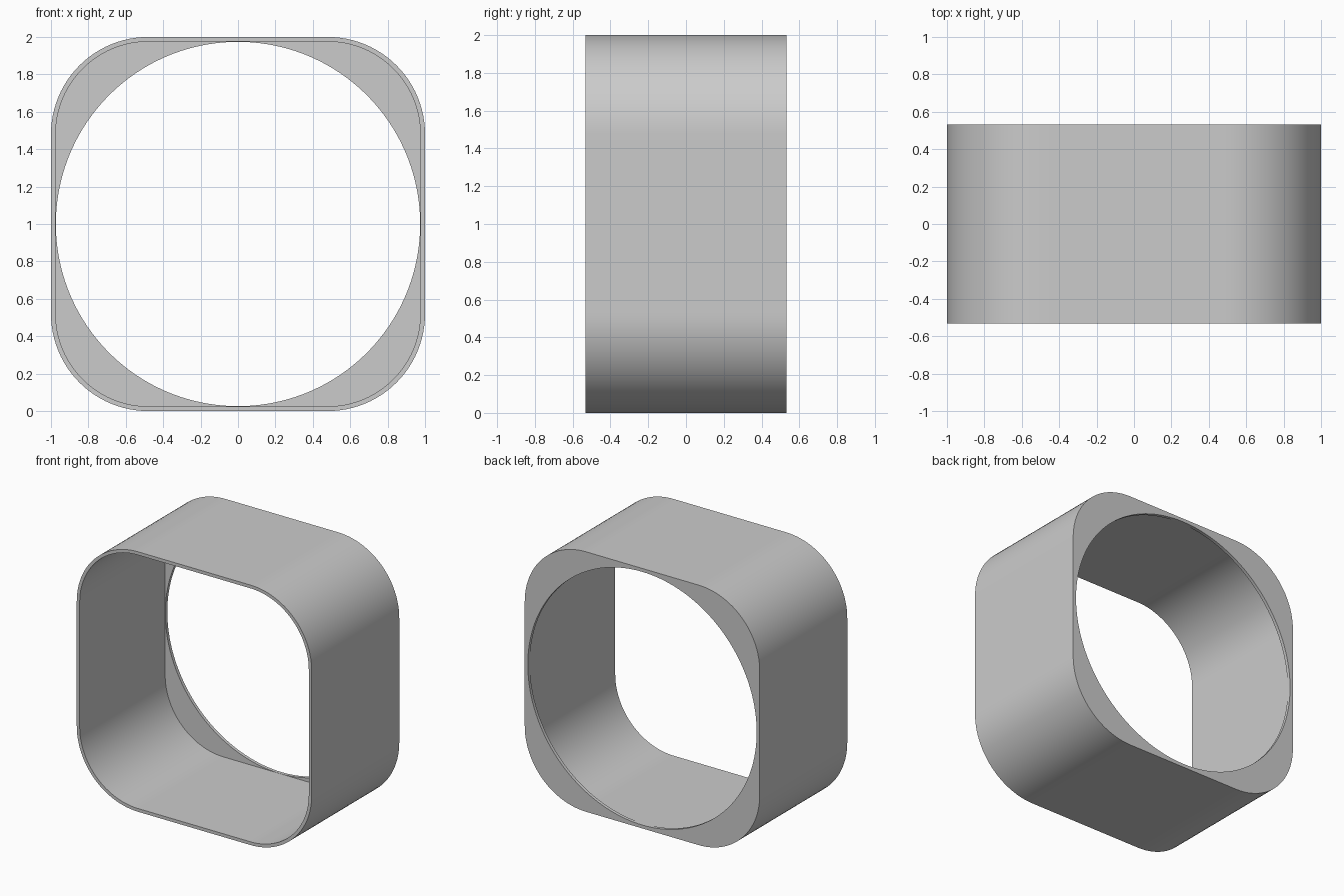
import bpy, bmesh, math
from mathutils import Vector

cube = bpy.data.objects.get("Cube")
if cube:
    bpy.data.objects.remove(cube, do_unlink=True)

HALF, CORNER, WALL = 1.0, 0.52, 0.025
DEPTH = 0.532          # half of the depth
HOLE = 0.974           # radius of the round opening
STEPS = 24             # segments per corner and per flat side


def rounded_square(half, radius):
    """Outline points; flat sides are subdivided so a circle can follow them."""
    c = half - radius
    points = []
    for quarter in range(4):
        turn = quarter * math.pi / 2
        side = [(half, -c + 2 * c * i / STEPS) for i in range(STEPS)]
        for i in range(STEPS):
            a = math.pi / 2 * i / STEPS
            side.append((c + radius * math.cos(a), c + radius * math.sin(a)))
        for x, z in side:
            points.append(Vector((x * math.cos(turn) - z * math.sin(turn),
                                  x * math.sin(turn) + z * math.cos(turn))))
    return points


outer = rounded_square(HALF, CORNER)
inner = rounded_square(HALF - WALL, CORNER - WALL)
hole = [p.normalized() * HOLE for p in inner]

# Closed cross-section: outer wall, back flange with round hole, inner wall
lip = DEPTH - WALL
sections = [(outer, -DEPTH), (outer, DEPTH), (hole, DEPTH),
            (hole, lip), (inner, lip), (inner, -DEPTH)]

bm = bmesh.new()
rings = [[bm.verts.new((p.x, y, p.y + HALF)) for p in loop] for loop, y in sections]
for k, ring in enumerate(rings):
    following = rings[(k + 1) % len(rings)]
    for i in range(len(ring)):
        j = (i + 1) % len(ring)
        bm.faces.new((ring[i], ring[j], following[j], following[i]))
bmesh.ops.recalc_face_normals(bm, faces=bm.faces)

mesh = bpy.data.meshes.new("square_sleeve")
bm.to_mesh(mesh)
bm.free()
sleeve = bpy.data.objects.new("square_sleeve", mesh)
bpy.context.collection.objects.link(sleeve)

# Plain grey
grey = bpy.data.materials.new("light_grey")
grey.use_nodes = True
colour = (0.6, 0.6, 0.6, 1)
grey.diffuse_color = colour
grey.node_tree.nodes["Principled BSDF"].inputs["Base Color"].default_value = colour
mesh.materials.append(grey)

bpy.ops.object.select_all(action="DESELECT")
sleeve.select_set(True)
bpy.context.view_layer.objects.active = sleeve
bpy.ops.object.shade_smooth_by_angle(angle=math.radians(30))
